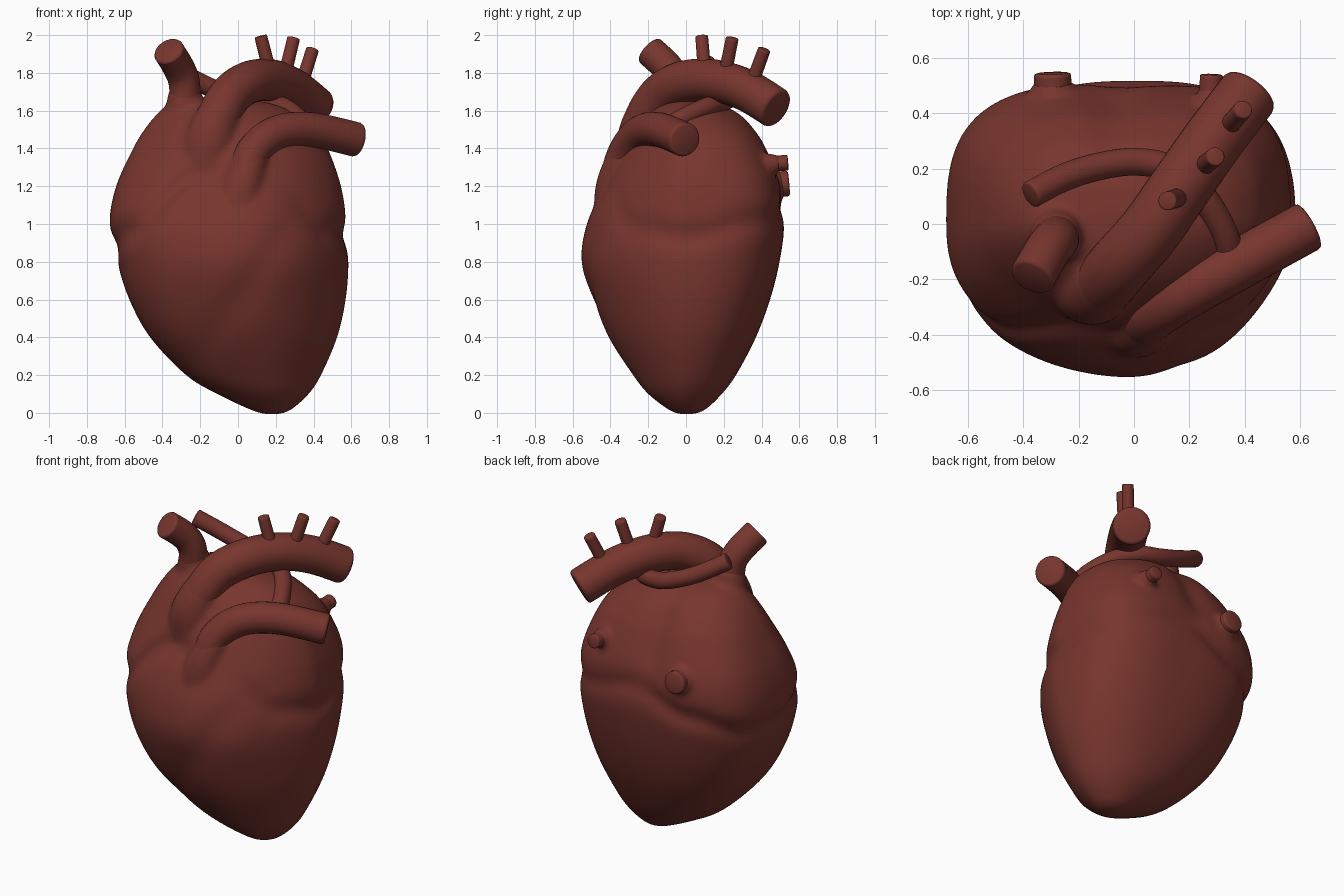
import bpy, bmesh, math
from mathutils import Vector

if "Cube" in bpy.data.objects:
    bpy.data.objects.remove(bpy.data.objects["Cube"])

muscle = bpy.data.materials.new("dark muscle red")
muscle.diffuse_color = (0.185, 0.036, 0.027, 1)
muscle.use_nodes = True
muscle.node_tree.nodes["Principled BSDF"].inputs["Base Color"].default_value = muscle.diffuse_color


def spline(rows, steps):
    """Catmull-Rom resampling of rows of numbers."""
    out = []
    n = len(rows)
    for i in range(n - 1):
        p = [rows[max(0, min(n - 1, i + k))] for k in (-1, 0, 1, 2)]
        for s in range(steps):
            t = s / steps
            out.append([0.5 * (2 * b + (c - a) * t + (2 * a - 5 * b + 4 * c - d) * t * t
                               + (3 * b - a - 3 * c + d) * t ** 3) for a, b, c, d in zip(*p)])
    out.append(list(rows[-1]))
    return out


def skin(name, rings):
    """Skin a list of closed rings into one smooth object with capped ends."""
    bm = bmesh.new()
    loops = [[bm.verts.new(p) for p in ring] for ring in rings]
    n = len(loops[0])
    for a, b in zip(loops, loops[1:]):
        for i in range(n):
            bm.faces.new((a[i], a[(i + 1) % n], b[(i + 1) % n], b[i]))
    bm.faces.new(loops[0][::-1])
    bm.faces.new(loops[-1])
    bmesh.ops.recalc_face_normals(bm, faces=bm.faces)
    mesh = bpy.data.meshes.new(name)
    bm.to_mesh(mesh)
    bm.free()
    mesh.materials.append(muscle)
    ob = bpy.data.objects.new(name, mesh)
    bpy.context.collection.objects.link(ob)
    bpy.ops.object.select_all(action='DESELECT')
    ob.select_set(True)
    bpy.context.view_layer.objects.active = ob
    bpy.ops.object.shade_smooth_by_angle(angle=math.radians(50))
    return ob


def tube(name, pts, radius, end_radius=None, sides=28):
    """Round vessel along a path, softly rounded at its tip."""
    end_radius = end_radius or radius
    path = [Vector(p) for p in spline(pts, 8)]
    m = len(path)
    side = None
    rings = []

    def ring(c, u, v, r):
        return [c + r * (u * math.cos(a) + v * math.sin(a))
                for a in (2 * math.pi * k / sides for k in range(sides))]

    for i, c in enumerate(path):
        d = (path[min(i + 1, m - 1)] - path[max(i - 1, 0)]).normalized()
        if side is None:
            side = d.orthogonal()
        side = (side - d * side.dot(d)).normalized()
        v = d.cross(side)
        r = radius + (end_radius - radius) * i / (m - 1)
        if i == m - 1:
            e = 0.16 * r
            rings.append(ring(c - d * e, side, v, r))
            rings.append(ring(c - d * e * 0.3, side, v, r - e * 0.3))
            rings.append(ring(c, side, v, r - e))
        else:
            rings.append(ring(c, side, v, r))
    return skin(name, rings)


# Heart body: z, left, right, front, back, centre x, back squareness, front left squareness
body_rows = [
    (-0.008, 0.15, 0.21, -0.03, 0.03, 0.18, 2, 2),
    (0.015, 0.07, 0.28, -0.09, 0.10, 0.17, 2, 2),
    (0.10, -0.11, 0.375, -0.20, 0.19, 0.14, 2, 2.2),
    (0.20, -0.275, 0.44, -0.28, 0.265, 0.09, 2.1, 2.4),
    (0.40, -0.465, 0.525, -0.41, 0.37, 0.03, 2.3, 2.55),
    (0.60, -0.575, 0.57, -0.50, 0.445, 0, 2.5, 2.5),
    (0.80, -0.64, 0.585, -0.555, 0.495, 0, 2.7, 2.35),
    (1.00, -0.68, 0.575, -0.525, 0.52, 0, 3, 2.3),
    (1.20, -0.645, 0.545, -0.435, 0.50, 0, 3.2, 2.2),
    (1.40, -0.555, 0.475, -0.335, 0.425, 0, 3, 2.0),
    (1.50, -0.495, 0.41, -0.275, 0.365, -0.03, 2.7, 1.9),
    (1.58, -0.43, 0.31, -0.21, 0.295, -0.06, 2.4, 1.9),
    (1.64, -0.35, 0.17, -0.13, 0.19, -0.09, 2, 2),
    (1.66, -0.18, 0.0, -0.04, 0.07, -0.09, 2, 2),
]
# Groove between upper and lower chambers: angle, height, depth
groove = [(0, 0.93, 0.028), (45, 1.02, 0.018), (90, 1.10, 0.022), (120, 0.98, 0.034),
          (150, 0.88, 0.028), (180, 0.88, 0.026), (215, 0.96, 0.03), (250, 1.26, 0.036),
          (285, 1.22, 0.0), (330, 0.97, 0.022), (360, 0.93, 0.028)]


def groove_at(deg):
    for a, b in zip(groove, groove[1:]):
        if a[0] <= deg <= b[0]:
            t = (deg - a[0]) / (b[0] - a[0])
            t = t * t * (3 - 2 * t)
            return a[1] + (b[1] - a[1]) * t, a[2] + (b[2] - a[2]) * t
    return groove[0][1:]


rings = []
SEG = 96
for z, xl, xr, yf, yb, cx, nb, nl in spline(body_rows, 8):
    ring = []
    for k in range(SEG):
        a = 2 * math.pi * k / SEG
        c, s = math.cos(a), math.sin(a)
        n = nb if s > 0 else (2 - 0.35 * c if c > 0 else 2 - c * (nl - 2) * 1.2)
        f = (abs(c) ** n + abs(s) ** n) ** (-1 / n)
        x = cx + c * f * ((xr - cx) if c > 0 else (cx - xl))
        y = s * f * (yb if s > 0 else -yf)
        # Chamber groove around the body
        gz, depth = groove_at(math.degrees(a) % 360)
        inset = depth * math.exp(-((z - gz) / 0.065) ** 2)
        # Slanting groove down the front
        if s < 0 and 0.2 < z < 1.2:
            line = -0.12 + (z - 0.4) * 0.65
            fade = math.sin(math.pi * (z - 0.2)) * min(1, -2 * s)
            inset += 0.018 * fade * math.exp(-((x - line) / 0.11) ** 2)
        # Shallow valley between the upper chambers at the back
        if s > 0 and z > 1.1:
            inset += 0.03 * s * min(1, (z - 1.1) / 0.2) * math.exp(-((x + 0.08) / 0.09) ** 2)
        ring.append((x - c * inset, y - s * inset, z))
    rings.append(ring)
body = skin("heart_body", rings)

# Flared vessel roots, melted into the body
roots = [
    tube("arch_root", [(-0.175, -0.19, 1.25), (-0.15, -0.225, 1.42), (-0.122, -0.22, 1.52),
                       (-0.085, -0.185, 1.61)], 0.16, 0.108),
    tube("trunk_root", [(-0.04, -0.35, 0.95), (0.01, -0.365, 1.15), (0.04, -0.36, 1.25),
                        (0.08, -0.32, 1.38)], 0.14, 0.085),
    tube("vein_root", [(-0.31, 0.0, 1.40), (-0.285, -0.03, 1.58), (-0.28, -0.05, 1.73)], 0.14, 0.078),
    tube("stub_root_large", [(-0.29, 0.35, 1.19), (-0.295, 0.52, 1.21)], 0.11, 0.07),
    tube("stub_root_small", [(0.28, 0.33, 1.31), (0.28, 0.50, 1.32)], 0.08, 0.045),
]
bpy.ops.object.select_all(action='DESELECT')
for ob in roots + [body]:
    ob.select_set(True)
bpy.context.view_layer.objects.active = body
bpy.ops.object.join()
for m in list(body.modifiers):
    body.modifiers.remove(m)
remesh = body.modifiers.new("melt", 'REMESH')
remesh.mode = 'VOXEL'
remesh.voxel_size = 0.016
remesh.use_smooth_shade = True
relax = body.modifiers.new("relax", 'SMOOTH')
relax.factor = 0.5
relax.iterations = 10

# Great arch and its three branches
tube("main_arch", [(-0.165, -0.21, 1.32), (-0.14, -0.228, 1.45), (-0.105, -0.21, 1.56),
                   (-0.04, -0.135, 1.68), (0.06, -0.02, 1.75), (0.175, 0.145, 1.76),
                   (0.295, 0.315, 1.71), (0.42, 0.48, 1.61)], 0.116, 0.11)
branches = [((0.175, 0.10, 1.78), (0.12, 0.083, 1.995)),
            ((0.24, 0.20, 1.76), (0.295, 0.245, 1.985)),
            ((0.33, 0.34, 1.72), (0.395, 0.415, 1.925))]
for i, (a, b) in enumerate(branches):
    tube(f"arch_branch_{i + 1}", [a, b], 0.036, 0.034, 20)

# Front trunk sweeping to the side
tube("lung_trunk", [(0.03, -0.36, 1.12), (0.04, -0.36, 1.25), (0.08, -0.32, 1.38),
                    (0.20, -0.245, 1.48), (0.38, -0.145, 1.50), (0.635, -0.005, 1.445)], 0.092)

# Thin artery passing beneath the arch
tube("lung_artery_branch", [(0.35, -0.12, 1.50), (0.32, -0.02, 1.56), (0.24, 0.11, 1.62),
                            (0.13, 0.20, 1.65), (0.0, 0.225, 1.67), (-0.14, 0.205, 1.72),
                            (-0.26, 0.165, 1.78), (-0.375, 0.105, 1.85)], 0.05)

# Upper vein with its bent end
tube("upper_vein", [(-0.28, -0.03, 1.50), (-0.28, -0.045, 1.63), (-0.285, -0.06, 1.75),
                    (-0.315, -0.10, 1.83), (-0.37, -0.195, 1.92)], 0.083)

# Vein stubs on the back
tube("back_vein_large", [(-0.29, 0.38, 1.20), (-0.295, 0.545, 1.215)], 0.068)
tube("back_vein_small", [(0.275, 0.36, 1.31), (0.28, 0.54, 1.325)], 0.042)
